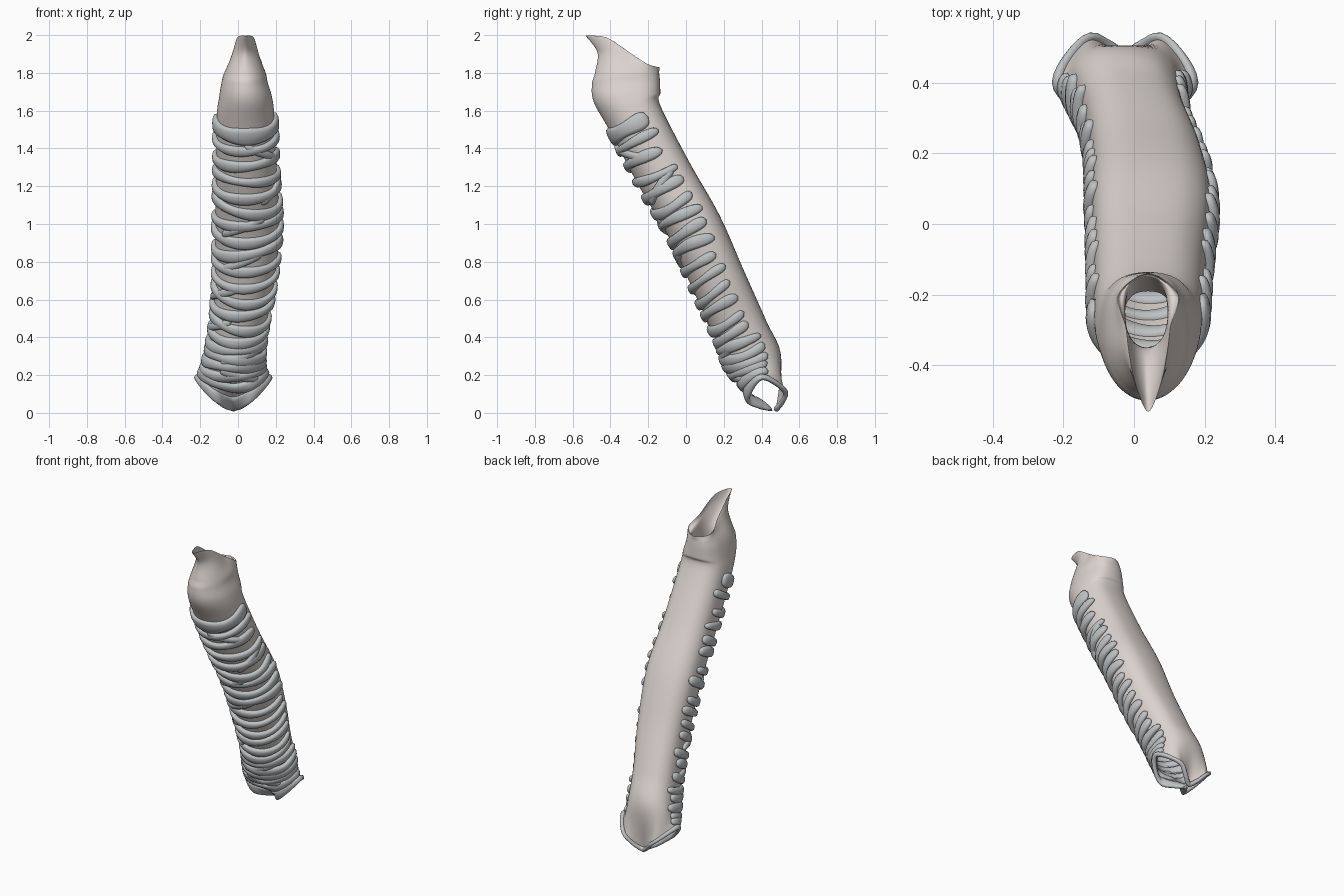
import bpy, math, random
from mathutils import Vector

if "Cube" in bpy.data.objects:
    bpy.data.objects.remove(bpy.data.objects["Cube"])
random.seed(4)
N = 16  # control points per section, starting at the front


def spline(a, b, c, d, t):
    return b + 0.5 * t * (c - a + t * (2 * a - 5 * b + 4 * c - d + t * (3 * (b - c) + d - a)))


def around(sec, u):
    i, n = math.floor(u), len(sec)
    return spline(*[sec[(i + k) % n] for k in (-1, 0, 1, 2)], u - i)


def mirrored(cx, half):
    # closed smooth section from five half-section points (front to back)
    pts = [Vector(p) for p in half]
    pts += [Vector((-p.x, p.y, p.z)) for p in pts[3:0:-1]]
    return [around(pts, i / 2) + Vector((cx, 0, 0)) for i in range(N)]


def section(cx, cy, cz, rx, ry, tilt):
    # tilted oval with a flattened back
    t, out = math.radians(tilt), []
    for i in range(N):
        a = 2 * math.pi * i / N
        s, c = math.sin(a), -math.cos(a)
        if c > 0:
            c, s = c ** 0.8, math.copysign(abs(s) ** 0.8, s)
        out.append(Vector((cx + rx * s, cy + ry * c * math.cos(t), cz + ry * c * math.sin(t))))
    return out


def front(i, power=1.5):
    # 1 at the front, falling to 0 at the sides
    return max(0, math.cos(2 * math.pi * i / N)) ** power


# head: spout rim, lip inside it, neck and bulge
spout = mirrored(0.04, [(0, -.53, 1.995), (.045, -.42, 1.985), (.065, -.29, 1.9), (.085, -.2, 1.845), (0, -.14, 1.83)])
collar = section(0.037, -0.312, 1.8, 0.11, 0.17, 0)
throat = section(0.035, -0.255, 1.8, 0.06, 0.1, 0)
lip = [p.lerp(q, 0.22) for p, q in zip(spout, throat)]
neck = [p.lerp(q, 0.45) + Vector((0, 0.04 * front(i), 0)) for i, (p, q) in enumerate(zip(spout, collar))]
head = [section(0.04, -0.28, 1.6, 0.07, 0.09, 0), throat, lip, spout, neck, collar,
        section(0.035, -0.318, 1.75, 0.122, 0.18, 3), section(0.04, -0.312, 1.67, 0.14, 0.178, 8)]

# slanted tube: centre and half width
tube = [section(cx, cy, cz, rx, 0.15 - 0.002 * i, 25 - (i == 5) * 5) for i, (cx, cy, cz, rx) in enumerate([
    (.04, -.27, 1.56, .153), (.045, -.115, 1.263, .16), (.05, .045, .985, .17),
    (.035, .175, .695, .157), (0, .295, .43, .143), (-.025, .372, .25, .155)])]

# forked lower rim: two side openings meeting at a low tip
fork = mirrored(-0.025, [(0, .46, .012), (.09, .33, .07), (.19, .4, .185), (.1, .525, .1), (0, .475, .012)])

sections = head + tube + [fork]
LAST = len(sections) - 1


def surf(s, u):
    s = min(max(s, 0), LAST)
    i = min(int(s), LAST - 1)
    return spline(*[around(sections[min(max(i + k, 0), LAST)], u) for k in (-1, 0, 1, 2)], s - i)


def frame(s, u):
    # along-tube direction and outward normal
    ds = (surf(s + 0.03, u) - surf(s - 0.03, u)).normalized()
    du = surf(s, u + 0.05) - surf(s, u - 0.05)
    return ds, ds.cross(du).normalized()


def material(name, col):
    m = bpy.data.materials.new(name)
    m.diffuse_color = (*col, 1)
    m.use_nodes = True
    m.node_tree.nodes["Principled BSDF"].inputs["Base Color"].default_value = m.diffuse_color
    return m


tissue = material("tissue", (0.72, 0.66, 0.63))
gristle = material("gristle", (0.52, 0.54, 0.55))


def grid_object(name, rows, mat, wrap=False, caps=False):
    # skin rows of closed loops
    n, m = len(rows[0]), len(rows)
    faces = [(r * n + c, r * n + (c + 1) % n, (r + 1) % m * n + (c + 1) % n, (r + 1) % m * n + c)
             for r in range(m if wrap else m - 1) for c in range(n)]
    if caps:
        faces += [tuple(range(n))[::-1], tuple(range((m - 1) * n, m * n))]
    me = bpy.data.meshes.new(name)
    me.from_pydata([p for row in rows for p in row], [], faces)
    me.materials.append(mat)
    me.polygons.foreach_set("use_smooth", [True] * len(faces))
    ob = bpy.data.objects.new(name, me)
    bpy.context.collection.objects.link(ob)
    return ob


def band(name, u0, u1, s_of, w_of, thick, closed=False):
    # flattened strip hugging the tube, rounded off at its ends
    rows, steps = [], 64
    for j in range(steps if closed else steps + 1):
        f = j / steps
        u = u0 + (u1 - u0) * f
        s = s_of(u)
        p, (ds, nrm) = surf(s, u), frame(s, u)
        e = 1 if closed else max(0.05, (1 - abs(2 * f - 1) ** 14) ** 0.5)
        row = []
        for k in range(12):
            a = 2 * math.pi * k / 12
            ca, sa = math.cos(a), math.sin(a)
            row.append(p + nrm * (0.004 + thick * e * math.copysign(abs(sa) ** 0.8, sa))
                       + ds * w_of(u) * e * math.copysign(abs(ca) ** 0.8, ca))
        rows.append(row)
    return grid_object(name, rows, gristle, closed, not closed)


# body, head and spout
grid_object("tube_body", [[surf(LAST * i / 140, N * j / 64) for j in range(64)] for i in range(141)], tissue)

# open-backed rings, each a little wavy
count = 20
for i in range(count):
    s0 = 8.12 + 5.2 * i / (count - 1)
    w0 = 0.045 if i == 0 else random.uniform(0.024, 0.031)
    amp = 0.02 if i == 0 else random.uniform(0.02, 0.09)
    ph = random.uniform(0, 6.28)
    band(f"ring_{i + 1}", -random.uniform(4.6, 5.4), random.uniform(4.6, 5.4),
         lambda u: s0 + amp * math.sin(u * 0.55 + ph),
         lambda u: w0 * (1 + 0.15 * math.sin(u * 1.3 + ph)), 0.02)

# short slanted branches joining some neighbouring rings
for i in range(8):
    s0, u0, k = 8.5 + 0.65 * i, random.uniform(-3, 3), random.choice((-0.1, 0.1))
    band(f"ring_branch_{i + 1}", u0 - 1.8, u0 + 1.8, lambda u: s0 + k * (u - u0), lambda u: 0.024, 0.018)

# rim band round the fork, broad at the front
band("fork_rim", 0, N, lambda u: 13.93 - 0.2 * front(u), lambda u: 0.016 + 0.042 * front(u), 0.014, True)
